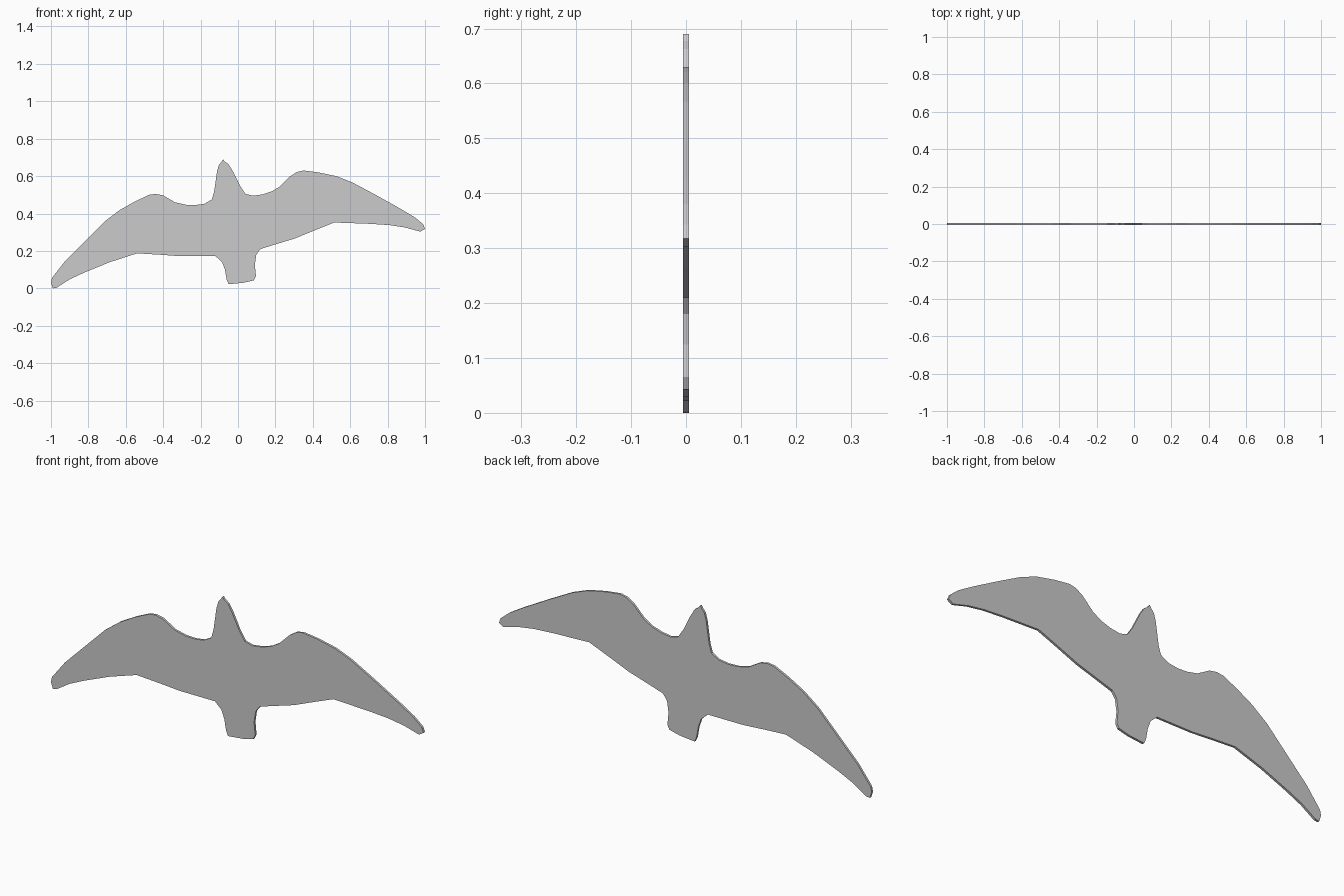
import bpy, bmesh

THICK = 0.011

# Silhouette sections (x, z), clockwise from the left wing tip
left_wing_top = [(-1, .03), (-.995, .055), (-.925, .145), (-.82, .25), (-.71, .36), (-.63, .42),
                 (-.55, .465), (-.475, .5), (-.44, .505), (-.4, .497), (-.337, .46), (-.28, .447),
                 (-.23, .445), (-.18, .452), (-.14, .475)]
head = [(-.128, .515), (-.112, .625), (-.102, .66), (-.088, .677), (-.08, .69), (-.07, .677),
        (-.05, .663), (-.027, .625), (.01, .55), (.04, .505)]
right_wing_top = [(.08, .495), (.13, .502), (.18, .518), (.225, .545), (.28, .6), (.315, .622),
                  (.35, .63), (.43, .62), (.525, .6), (.61, .567), (.73, .503), (.87, .425),
                  (.945, .38), (.99, .343)]
right_wing_bottom = [(1, .318), (.975, .303), (.895, .325), (.81, .338), (.705, .345),
                     (.515, .352), (.41, .31), (.305, .267), (.2, .235), (.12, .21)]
tail = [(.098, .18), (.09, .125), (.096, .065), (.085, .043), (.03, .03), (-.05, .022),
        (-.06, .045), (-.07, .1), (-.085, .14), (-.12, .172)]
left_wing_bottom = [(-.31, .172), (-.42, .18), (-.54, .187), (-.685, .14), (-.82, .085),
                    (-.9, .048), (-.97, .003), (-.99, 0)]
outline = left_wing_top + head + right_wing_top + right_wing_bottom + tail + left_wing_bottom

# Flat bird plate: fill the silhouette and extrude it through y
bm = bmesh.new()
face = bm.faces.new([bm.verts.new((x, -THICK / 2, z)) for x, z in outline])
result = bmesh.ops.extrude_face_region(bm, geom=[face], use_keep_orig=True)
moved = [g for g in result["geom"] if isinstance(g, bmesh.types.BMVert)]
bmesh.ops.translate(bm, verts=moved, vec=(0, THICK, 0))
bmesh.ops.recalc_face_normals(bm, faces=bm.faces)
bmesh.ops.triangulate(bm, faces=[f for f in bm.faces if len(f.verts) > 4])
mesh = bpy.data.meshes.new("bird_silhouette")
bm.to_mesh(mesh)
bm.free()
bird = bpy.data.objects.new("bird_silhouette", mesh)
bpy.context.collection.objects.link(bird)
